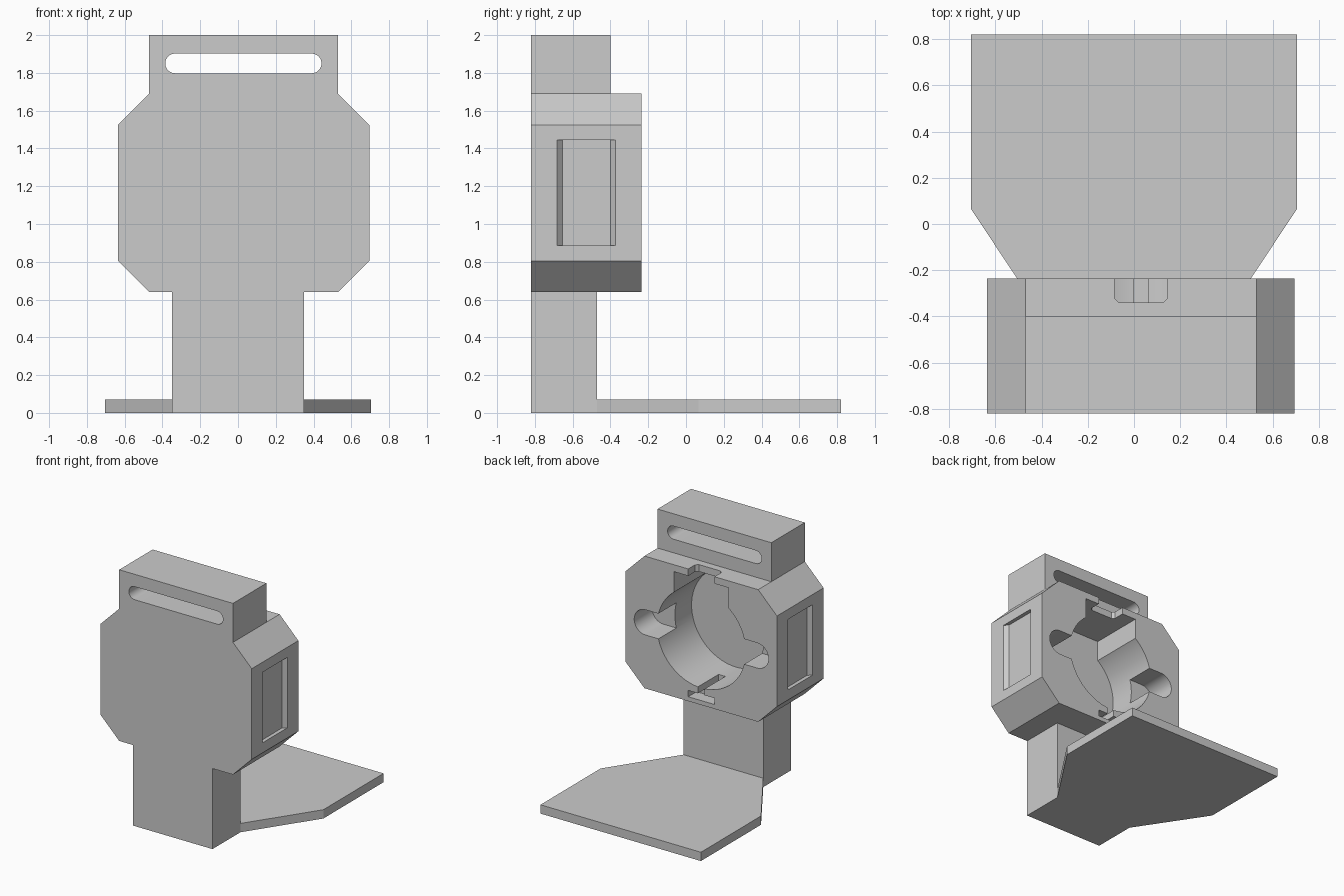
import bpy
import bmesh
from math import cos, sin, pi, radians
from mathutils import Vector

cube = bpy.data.objects.get("Cube")
if cube:
    bpy.data.objects.remove(cube, do_unlink=True)

GREY = (0.6, 0.6, 0.6, 1.0)
mat = bpy.data.materials.new("plain grey")
mat.use_nodes = True
mat.diffuse_color = GREY
mat.node_tree.nodes["Principled BSDF"].inputs["Base Color"].default_value = GREY

CX, CZ = 0.03, 1.165           # centre of the octagonal housing
FRONT, BACK = -0.82, -0.235    # housing depth range


def prism(name, outline, axis, start, end):
    """Extrude a flat outline along an axis, from start to end."""
    place = {"y": lambda a, b, t: (a, t, b), "z": lambda a, b, t: (a, b, t)}[axis]
    bm = bmesh.new()
    face = bm.faces.new([bm.verts.new(place(a, b, start)) for a, b in outline])
    ext = bmesh.ops.extrude_face_region(bm, geom=[face])
    moved = [v for v in ext["geom"] if isinstance(v, bmesh.types.BMVert)]
    bmesh.ops.translate(bm, verts=moved, vec=Vector(place(0, 0, end - start)))
    bmesh.ops.recalc_face_normals(bm, faces=bm.faces)
    mesh = bpy.data.meshes.new(name)
    bm.to_mesh(mesh)
    bm.free()
    mesh.materials.append(mat)
    obj = bpy.data.objects.new(name, mesh)
    bpy.context.collection.objects.link(obj)
    return obj


def rect(x0, x1, y0, y1):
    return [(x0, y0), (x1, y0), (x1, y1), (x0, y1)]


def slot(x0, x1, z, r, n=24):
    """Outline with round ends centred on x0 and x1."""
    right = [(x1 + r * cos(a), z + r * sin(a)) for a in (-pi / 2 + pi * i / n for i in range(n + 1))]
    left = [(x0 - r * cos(a), z - r * sin(a)) for a in (-pi / 2 + pi * i / n for i in range(n + 1))]
    return right + left


def cut(target, cutter):
    cutter.hide_render = True
    mod = target.modifiers.new("cut", "BOOLEAN")
    mod.operation = "DIFFERENCE"
    mod.solver = "EXACT"
    mod.object = cutter
    bpy.ops.object.select_all(action="DESELECT")
    bpy.context.view_layer.objects.active = target
    target.select_set(True)
    bpy.ops.object.modifier_apply(modifier=mod.name)
    bpy.data.objects.remove(cutter, do_unlink=True)


def smooth(obj):
    bpy.ops.object.select_all(action="DESELECT")
    bpy.context.view_layer.objects.active = obj
    obj.select_set(True)
    bpy.ops.object.shade_smooth_by_angle(angle=radians(30))


# Octagonal housing
W, H, C = 0.665, 0.525, 0.165
corners = [(W, H - C), (W - C, H), (C - W, H), (-W, H - C),
           (-W, C - H), (C - W, -H), (W - C, -H), (W, C - H)]
housing = prism("housing", [(CX + x, CZ + z) for x, z in corners], "y", FRONT, BACK)

# Blind round bore with a square channel above it
OPEN = BACK + 0.1
FLOOR = BACK - 0.435
R = 0.39
bore = [(CX + R * cos(2 * pi * i / 72), CZ + R * sin(2 * pi * i / 72)) for i in range(72)]
cut(housing, prism("bore_cutter", bore, "y", FLOOR, OPEN))
cut(housing, prism("channel_cutter", rect(CX - 0.24, CX + 0.24, CZ, CZ + 0.47), "y", FLOOR, OPEN))

# Shallower rounded lobes on both sides of the bore
cut(housing, prism("lobe_cutter", slot(CX - 0.49, CX + 0.49, CZ, 0.1), "y", BACK - 0.225, OPEN))

# Latch notch through the top wall, with clipped inner corners
N, D = 0.115, BACK - 0.105
notch = [(CX - N, OPEN), (CX - N, D + 0.02), (CX - N + 0.02, D),
         (CX + N - 0.02, D), (CX + N, D + 0.02), (CX + N, OPEN)]
cut(housing, prism("top_notch_cutter", notch, "z", CZ + 0.4, CZ + 0.6))

# T-shaped latch groove below the bore
cut(housing, prism("low_notch_cutter", notch, "z", CZ - 0.49, CZ - 0.44))
cut(housing, prism("slit_cutter", rect(CX - 0.03, CX + 0.03, CZ - 0.49, CZ - 0.3), "y", BACK - 0.26, OPEN))

# Shallow bevelled pockets on the two sides
MID = (FRONT + BACK) / 2
for side in (-1, 1):
    pocket = [(CX + side * (W - 0.03), MID - 0.127), (CX + side * (W - 0.03), MID + 0.127),
              (CX + side * (W + 0.03), MID + 0.183), (CX + side * (W + 0.03), MID - 0.183)]
    cut(housing, prism("pocket_cutter", pocket, "z", CZ - 0.28, CZ + 0.28))
smooth(housing)

# Strap mount with a long rounded slot
strap_mount = prism("strap_mount", rect(CX - 0.5, CX + 0.5, CZ + H, 2.0), "y", FRONT, -0.4)
cut(strap_mount, prism("strap_cutter", slot(-0.333, 0.39, 1.85, 0.052), "y", FRONT - 0.1, -0.3))
smooth(strap_mount)

# Neck and flared base plate
prism("neck", rect(-0.35, 0.35, 0, CZ - H), "y", FRONT, -0.47)
half = [(0.35, -0.47), (0.705, 0.065), (0.705, 0.82)]
prism("base_plate", half + [(-x, y) for x, y in reversed(half)], "z", 0, 0.07)
